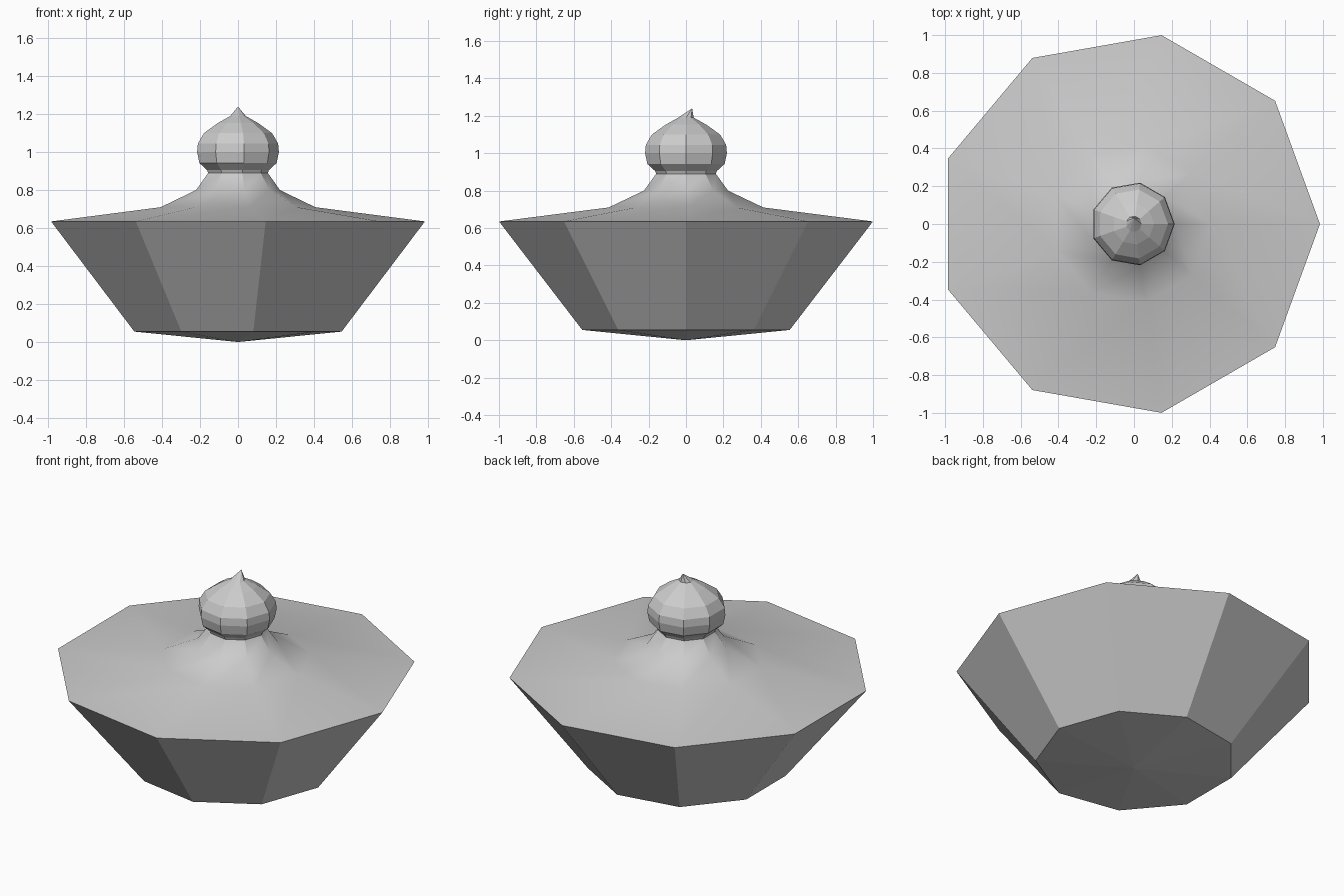
import bpy, bmesh
from math import cos, sin, tau, radians

cube = bpy.data.objects.get("Cube")
if cube:
    bpy.data.objects.remove(cube, do_unlink=True)

SIDES = 9

grey = bpy.data.materials.new("plain grey")
grey.use_nodes = True
colour = (0.6, 0.6, 0.6, 1)
grey.diffuse_color = colour
grey.node_tree.nodes["Principled BSDF"].inputs["Base Color"].default_value = colour


def turned(name, profile, smooth=None):
    """Nine-sided lathe of (radius, z, y offset) points; radius 0 makes a tip."""
    bm = bmesh.new()
    rings = []
    for r, z, dy in profile:
        if r == 0:
            rings.append([bm.verts.new((0, dy, z))] * SIDES)
            continue
        # each ring is centred on its own width
        shift = r * (1 - cos(tau / SIDES / 2)) / 2
        rings.append([bm.verts.new((r * cos(tau * i / SIDES) - shift,
                                    r * sin(tau * i / SIDES) + dy, z))
                      for i in range(SIDES)])
    for low, high in zip(rings, rings[1:]):
        for i in range(SIDES):
            j = (i + 1) % SIDES
            corners = dict.fromkeys((low[i], low[j], high[j], high[i]))
            bm.faces.new(list(corners))
    bmesh.ops.recalc_face_normals(bm, faces=bm.faces)
    mesh = bpy.data.meshes.new(name)
    bm.to_mesh(mesh)
    bm.free()
    mesh.materials.append(grey)
    obj = bpy.data.objects.new(name, mesh)
    bpy.context.collection.objects.link(obj)
    if smooth:
        bpy.ops.object.select_all(action='DESELECT')
        obj.select_set(True)
        bpy.context.view_layer.objects.active = obj
        bpy.ops.object.shade_smooth_by_angle(angle=radians(smooth))
    return obj


# Bowl with a shallow pointed base
turned("bowl", [(0, 0, 0), (0.563, 0.055, 0), (1.015, 0.635, 0)])

# Flared lid rising into the neck
turned("lid", [(1.015, 0.635, 0), (0.42, 0.71, 0), (0.228, 0.80, 0),
               (0.162, 0.89, 0)], smooth=30)

# Bulb-shaped knob with a bent tip
turned("knob", [(0.162, 0.89, 0), (0.168, 0.905, 0), (0.21, 0.943, 0),
                (0.222, 1.0, 0), (0.218, 1.045, 0), (0.185, 1.10, 0),
                (0.11, 1.153, 0), (0.042, 1.19, 0), (0, 1.24, 0.033)])
